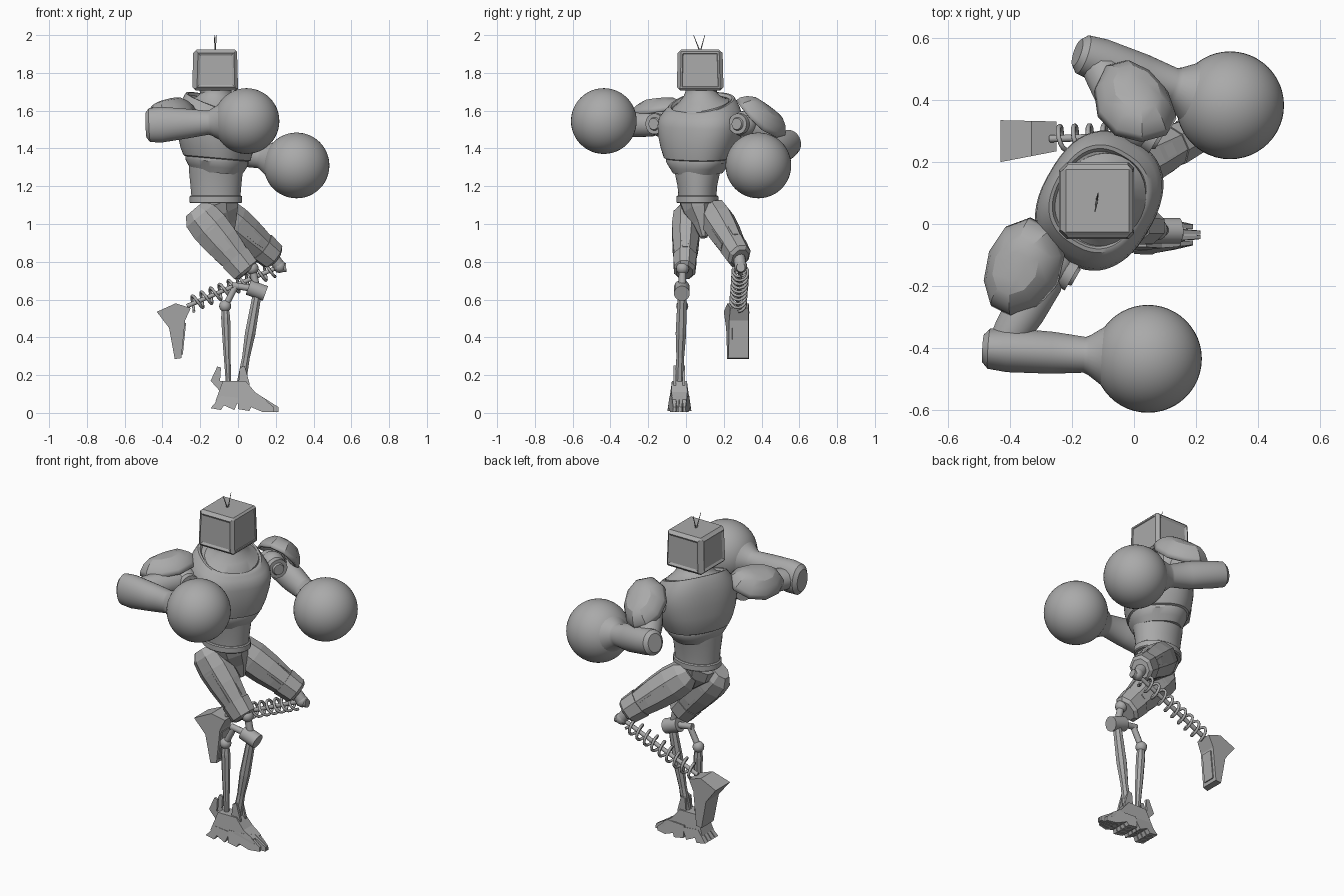
import bpy, bmesh, math
from mathutils import Vector as V

if "Cube" in bpy.data.objects:
    bpy.data.objects.remove(bpy.data.objects["Cube"])

grey = bpy.data.materials.new("plain grey")
grey.use_nodes = True
grey.diffuse_color = (0.4, 0.4, 0.4, 1)
grey.node_tree.nodes["Principled BSDF"].inputs["Base Color"].default_value = (0.4, 0.4, 0.4, 1)


def finish(name, bm, angle=35):
    bmesh.ops.recalc_face_normals(bm, faces=bm.faces)
    me = bpy.data.meshes.new(name)
    bm.to_mesh(me)
    bm.free()
    ob = bpy.data.objects.new(name, me)
    bpy.context.collection.objects.link(ob)
    me.materials.append(grey)
    if angle:
        bpy.ops.object.select_all(action='DESELECT')
        ob.select_set(True)
        bpy.context.view_layer.objects.active = ob
        bpy.ops.object.shade_smooth_by_angle(angle=math.radians(angle))
    return ob


def tube(name, path, radii, n=24, side=(0, 0, 1), angle=35, power=1.0):
    """Loft rings along a path; a radius is a number, (side, other) or (side, other, tilt).
    A power under 1 makes the rings squarer."""
    bm = bmesh.new()
    path = [V(p) for p in path]
    t = (path[-1] - path[0]).normalized()
    s = V(side)
    s = (s - t * s.dot(t)).normalized()
    w = t.cross(s)
    angles = [2 * math.pi * (i + 0.5) / n for i in range(n)]
    unit = [[math.copysign(abs(c) ** power, c) for c in (math.cos(k), math.sin(k))] for k in angles]
    rings = []
    for p, r in zip(path, radii):
        a, b, tilt = (r + (0,))[:3] if isinstance(r, tuple) else (r, r, 0)
        rings.append([bm.verts.new(p + s * a * c + (w + t * tilt) * b * d) for c, d in unit])
    for lo, hi in zip(rings, rings[1:]):
        for i in range(n):
            bm.faces.new((lo[i], lo[(i + 1) % n], hi[(i + 1) % n], hi[i]))
    bm.faces.new(rings[0])
    bm.faces.new(rings[-1])
    return finish(name, bm, angle)


def limb(name, a, b, stations, n=24, side=(0, 0, 1), angle=35):
    """Tube between two points; stations are (fraction, radius)."""
    a, b = V(a), V(b)
    return tube(name, [a.lerp(b, f) for f, _ in stations], [r for _, r in stations], n, side, angle)


def rod(name, a, b, r, n=12):
    return limb(name, a, b, [(0, r), (1, r)], n)


def ball(name, c, r, seg=16):
    bm = bmesh.new()
    bmesh.ops.create_uvsphere(bm, u_segments=seg, v_segments=seg // 2, radius=r)
    bmesh.ops.translate(bm, verts=bm.verts, vec=V(c))
    return finish(name, bm, 60)


def slab(name, profile, y0, y1, mid=0.0, width=lambda x, z: 1):
    """Extrude an x-z profile across y, scaled about mid by a width rule."""
    bm = bmesh.new()
    sides = [[bm.verts.new((x, mid + (y - mid) * width(x, z), z)) for x, z in profile]
             for y in (y0, y1)]
    m = len(profile)
    for i in range(m):
        bm.faces.new((sides[0][i], sides[0][(i + 1) % m], sides[1][(i + 1) % m], sides[1][i]))
    bm.faces.new(sides[0])
    bm.faces.new(sides[1])
    return finish(name, bm, 0)


# Head: box with raised side and back panels and an outlined screen
bm = bmesh.new()
bmesh.ops.create_cube(bm, size=1)
for v in bm.verts:
    k = 0.95 if v.co.z > 0 else 1
    v.co = V((-0.117 + v.co.x * 0.235 * k, 0.075 + v.co.y * 0.232 * k, 1.815 + v.co.z * 0.215))
bmesh.ops.bevel(bm, geom=bm.edges[:], offset=0.01, segments=1, affect='EDGES')
bm.normal_update()
for f in [f for f in bm.faces if f.calc_area() > 0.02 and abs(f.normal.z) < 0.5]:
    if f.normal.x < 0.5:
        bmesh.ops.inset_region(bm, faces=[f], thickness=0.01, depth=0.008)
        bmesh.ops.inset_region(bm, faces=[f], thickness=0.018, depth=-0.008)
    else:
        bmesh.ops.inset_region(bm, faces=[f], thickness=0.012, depth=0)
        bmesh.ops.inset_region(bm, faces=[f], thickness=0.004, depth=-0.004)
finish("head", bm, 0)
for i, dy in enumerate((-0.035, 0.025)):
    limb(f"antenna_{i}", (-0.12, 0.075, 1.91), (-0.12 + dy / 6, 0.075 + dy, 2.0),
         [(0, 0.004), (1, 0.0015)], 6)

# Torso: squarish chest with a neckline that drops toward its front
turn = (0.5, 0.86, 0)
tube("neck", [(-0.105, 0.078, 1.56), (-0.105, 0.078, 1.632), (-0.11, 0.079, 1.655),
              (-0.115, 0.08, 1.682), (-0.118, 0.08, 1.7), (-0.12, 0.08, 1.735)],
     [(0.16, 0.14, 0.4), (0.155, 0.135, 0.4), (0.12, 0.108, 0.28), (0.093, 0.09, 0.12), 0.083, 0.088],
     32, turn)
chest = [(1.27, 0.125, 0.125, 0.1), (1.3, 0.145, 0.143, 0.1), (1.33, 0.166, 0.155, 0.1),
         (1.345, 0.166, 0.155, 0.1), (1.35, 0.178, 0.164, 0.1), (1.4, 0.2, 0.178, 0.06),
         (1.46, 0.218, 0.184, 0.05), (1.52, 0.226, 0.184, 0.1), (1.57, 0.22, 0.18, 0.2),
         (1.605, 0.2, 0.168, 0.3), (1.63, 0.181, 0.156, 0.37), (1.643, 0.17, 0.148, 0.4),
         (1.643, 0.158, 0.138, 0.4), (1.63, 0.15, 0.13, 0.4)]
tube("chest", [(-0.112, 0.063 + (z - 1.27) * 0.05, z) for z, *_ in chest],
     [tuple(r) for _, *r in chest], 48, turn, 35, 0.82)
tube("waist", [(-0.117, 0.06, z) for z in (1.12, 1.2, 1.27, 1.33)],
     [(0.128, 0.1), (0.135, 0.105), (0.142, 0.12), (0.145, 0.13)], 32, (1, 0, 0))
tube("belt", [(-0.117, 0.06, z) for z in (1.11, 1.115, 1.145, 1.15)],
     [(0.134, 0.106), (0.14, 0.112), (0.14, 0.112), (0.134, 0.106)], 32, (1, 0, 0))
tube("pelvis", [(-0.11, 0.065, 1.12), (-0.1, 0.07, 1.06), (-0.07, 0.085, 1.0), (-0.04, 0.095, 0.93)],
     [(0.13, 0.105), (0.115, 0.085), (0.07, 0.05), (0.02, 0.02)], 8, (1, 0, 0), 0)


# Arms, each with a faceted shoulder pad and a round glove
def arm(tag, shoulder, elbow, fist, pad, pad_dir, pad_up, elbow_flat):
    shoulder, elbow, fist = V(shoulder), V(elbow), V(fist)
    ball(tag + "_shoulder_joint", shoulder, 0.07)
    face = V((0.86, -0.5, 0))
    limb(tag + "_shoulder_disc", shoulder - face * 0.07, shoulder + face * 0.085,
         [(0, 0.055), (0.93, 0.055), (0.93, 0.035), (1, 0.03)])
    limb(tag + "_upper_arm", shoulder, elbow,
         [(0, 0.05), (0.2, 0.068), (0.55, 0.07), (0.8, 0.062), (1, 0.05)], 12)
    rod(tag + "_elbow_pin", elbow - V((0, 0, 0.06)), elbow + V((0, 0, 0.06)), 0.038, 16)
    limb(tag + "_forearm", elbow, fist,
         [(-0.12, (elbow_flat * 0.7, 0.045)), (-0.08, (elbow_flat * 0.95, 0.065)),
          (0.05, (elbow_flat, 0.072)), (0.35, (0.078, 0.068)), (0.57, (0.064, 0.058)),
          (0.6, (0.068, 0.064)), (0.68, 0.09), (0.78, 0.125)], 32)
    ball(tag + "_glove", fist, 0.174, 48)
    # Pad: flattened shell stretched along the arm, narrower at its lower end
    along = V(pad_dir).normalized()
    up = V(pad_up)
    up = (up - along * up.dot(along)).normalized()
    across = along.cross(up)
    bm = bmesh.new()
    bmesh.ops.create_uvsphere(bm, u_segments=10, v_segments=10, radius=1)
    bmesh.ops.bisect_plane(bm, geom=bm.verts[:] + bm.edges[:] + bm.faces[:], dist=1e-4,
                           plane_co=(0, 0, 0.05), plane_no=(0, 0, 1), clear_inner=True)
    for v in bm.verts:
        x, y, z = v.co
        v.co = (V(pad) + along * x * 0.15 + across * y * 0.11 * (1 - 0.1 * x)
                + up * (min(z, 0.85) * 0.085 - y * y * 0.025))
    ob = finish(tag + "_shoulder_pad", bm, 28)
    m = ob.modifiers.new("thickness", 'SOLIDIFY')
    m.thickness = 0.018


arm("right", (-0.26, -0.13, 1.53), (-0.43, -0.405, 1.525), (0.045, -0.435, 1.545),
    (-0.36, -0.14, 1.572), (-0.12, -0.26, -0.03), (-0.3, 0.05, 1), 0.095)
arm("left", (0.01, 0.31, 1.53), (-0.13, 0.535, 1.42), (0.31, 0.383, 1.31),
    (0.0, 0.388, 1.55), (-0.12, 0.22, -0.16), (0.15, 0.55, 0.8), 0.075)


# Thighs: chunky faceted armour with raised strips and a knee cuff
def thigh(tag, hip, knee, side, size):
    hip, knee = V(hip), V(knee)
    stations = [(-0.12, 0.62), (0.0, 0.98), (0.2, 1.06), (0.45, 0.99), (0.74, 0.82), (0.74, 0.88),
                (0.96, 0.8), (1, 0.6)]
    a, b = size
    limb(tag + "_thigh", hip, knee, [(f, (a * r, b * r)) for f, r in stations], 8, side, 0)
    t = (knee - hip).normalized()
    s = V(side)
    s = (s - t * s.dot(t)).normalized()
    w = t.cross(s)
    for i, (d, r) in enumerate(((s, a), (-s, a), (w, b), (-w, b))):
        limb(f"{tag}_thigh_strip_{i}", hip + d * r * 0.88, knee + d * r * 0.68,
             [(0.08, (0.008, 0.02)), (0.25, (0.016, 0.034)), (0.6, (0.014, 0.028)), (0.72, (0.008, 0.02))],
             4, d, 0)


thigh("right", (-0.2, 0.003, 1.043), (0.05, -0.008, 0.745), (0, 1, 0), (0.076, 0.103))
thigh("left", (-0.085, 0.145, 1.055), (0.195, 0.287, 0.82), (0.3, -0.9, 0), (0.082, 0.096))

# Standing leg: knee joint and two shin struts
ball("right_knee_ball", (0.075, -0.018, 0.765), 0.034)
rod("right_knee_link", (0.075, -0.018, 0.77), (0.1, -0.02, 0.65), 0.02)
rod("right_knee_pin", (0.055, -0.022, 0.665), (0.145, -0.022, 0.632), 0.042, 16)
limb("right_front_strut", (0.105, -0.02, 0.65), (0.015, -0.035, 0.14),
     [(0, 0.022), (0.12, 0.026), (0.45, 0.03), (0.7, 0.022), (1, 0.027)], 8, (0, 1, 0), 0)
limb("right_rear_strut", (-0.068, -0.02, 0.57), (-0.05, -0.035, 0.13),
     [(0, 0.018), (0.15, 0.026), (0.5, 0.022), (1, 0.013)], 8, (0, 1, 0), 0)
ball("right_strut_joint", (-0.068, -0.02, 0.565), 0.032)
rod("right_strut_link", (-0.068, -0.02, 0.565), (-0.01, -0.02, 0.675), 0.017)
rod("right_strut_arm", (-0.03, -0.02, 0.675), (0.1, -0.02, 0.655), 0.018)


# Standing foot narrows upward and toward its toes
def foot_width(x, z):
    return (1 - 2.2 * z) * (1 - 3.6 * max(0, x - 0.06))


slab("right_foot", [(-0.12, 0.06), (-0.08, 0.17), (0.04, 0.17), (0.09, 0.11), (0.15, 0.07),
                    (0.16, 0.035), (-0.02, 0.05)], -0.098, 0.028, -0.035, foot_width)
for i in range(4):
    y = -0.1 + i * 0.034
    reach = 0.215 if i in (1, 2) else 0.19
    slab(f"right_toe_{i}", [(0.0, 0.02), (0.06, 0.01), (0.07, 0.03), (0.13, 0.005), (reach, 0.005),
                            (reach, 0.03), (0.12, 0.09), (0.0, 0.09)], y, y + 0.028, -0.035, foot_width)
    slab(f"right_heel_spur_{i}", [(-0.145, 0.025), (-0.09, 0.015), (-0.075, 0.04), (-0.02, 0.015),
                                  (0.01, 0.08), (-0.09, 0.09)], y, y + 0.028, -0.035, foot_width)
for i, y in enumerate((-0.066, -0.018)):
    slab(f"right_ankle_fin_{i}", [(-0.145, 0.17), (-0.11, 0.245), (-0.09, 0.24), (-0.095, 0.17),
                                  (-0.04, 0.16), (-0.06, 0.1), (-0.1, 0.12)], y, y + 0.014)
    slab(f"right_front_fin_{i}", [(0.0, 0.13), (0.01, 0.24), (0.035, 0.25), (0.06, 0.16), (0.06, 0.1)],
         y, y + 0.014)

# Raised leg: knee joint, coil spring and boot
knee, heel = V((0.22, 0.29, 0.775)), V((-0.27, 0.275, 0.565))
ball("left_knee_ball", knee, 0.034)
rod("left_knee_link", (0.18, 0.28, 0.83), knee, 0.032)
rod("left_knee_pin", knee - V((0.02, 0, 0.01)), knee + V((0.035, 0, -0.005)), 0.024)
rod("left_spring_core", knee, heel, 0.012)
axis = (heel - knee).normalized()
s = axis.cross(V((0, 1, 0))).normalized()
w = axis.cross(s)
turns, per = 9, 14
cu = bpy.data.curves.new("left_spring", 'CURVE')
cu.dimensions = '3D'
cu.bevel_depth = 0.008
cu.bevel_resolution = 1
sp = cu.splines.new('POLY')
sp.points.add(turns * per)
for i, p in enumerate(sp.points):
    k = 2 * math.pi * i / per
    c = knee.lerp(heel, 0.08 + 0.88 * i / (turns * per))
    p.co = (*(c + s * 0.04 * math.cos(k) + w * 0.04 * math.sin(k)), 1)
cu.materials.append(grey)
bpy.context.collection.objects.link(bpy.data.objects.new("left_spring", cu))


def boot_width(x, z):
    return 1 - 1.6 * (x + 0.43)


slab("left_boot", [(-0.43, 0.535), (-0.365, 0.45), (-0.335, 0.285), (-0.3, 0.29), (-0.28, 0.49),
                   (-0.25, 0.555), (-0.33, 0.58)], 0.2, 0.335, 0.32, boot_width)
slab("left_boot_panel", [(-0.32, 0.31), (-0.292, 0.31), (-0.275, 0.475), (-0.3, 0.475)],
     0.225, 0.315, 0.31, boot_width)
